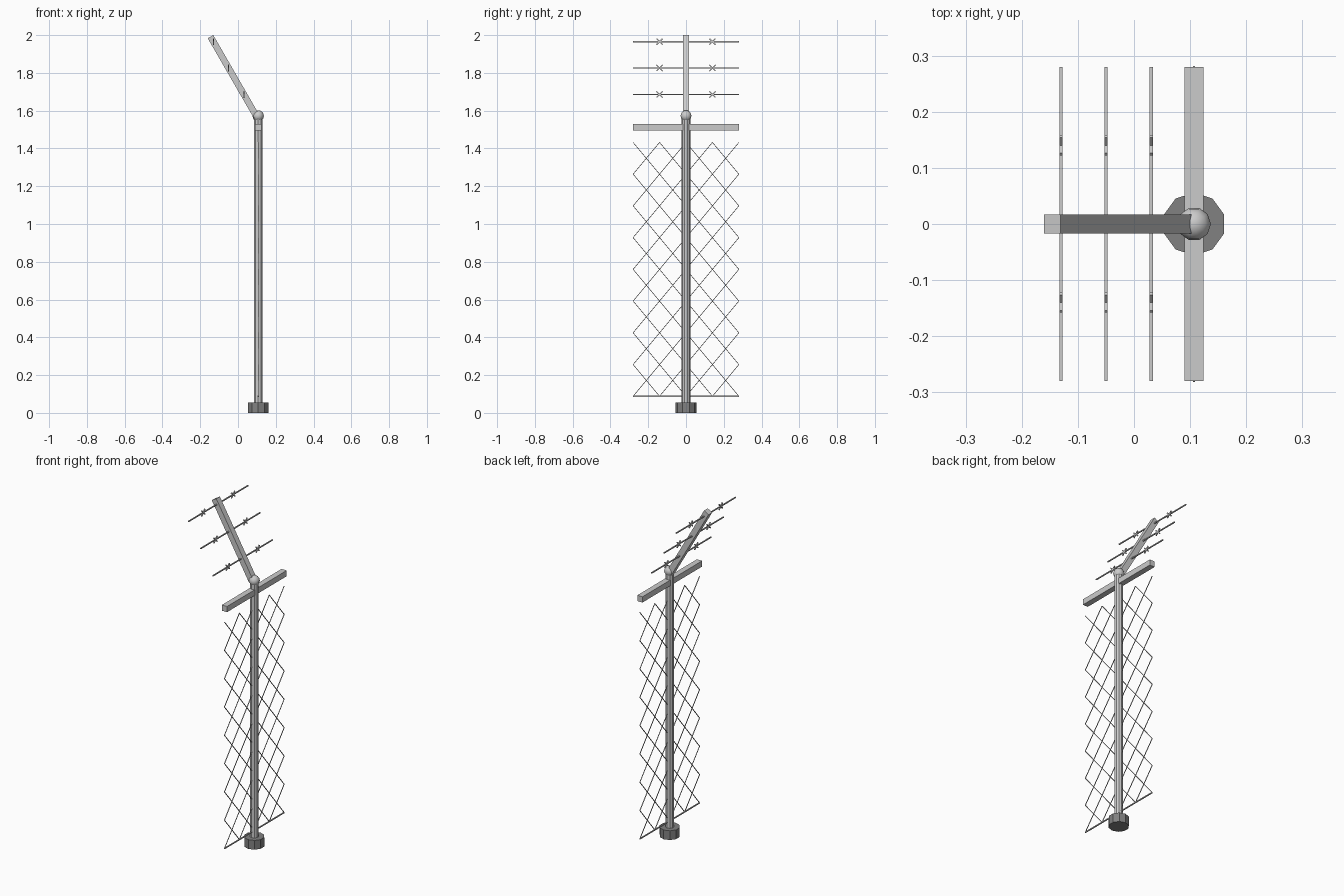
import bpy, bmesh, math
from mathutils import Vector, Matrix

if "Cube" in bpy.data.objects:
    bpy.data.objects.remove(bpy.data.objects["Cube"])

PX = 0.107          # x of the fence plane
HALF = 0.28         # half width of the panel


def finish(name, bm):
    mesh = bpy.data.meshes.new(name)
    bm.to_mesh(mesh)
    bm.free()
    obj = bpy.data.objects.new(name, mesh)
    bpy.context.collection.objects.link(obj)
    return obj


def add_rod(bm, a, b, w):
    """Square wire of width w between two points of one y-z plane."""
    a, b = Vector(a), Vector(b)
    d = b - a
    m = (Matrix.Translation((a + b) / 2)
         @ Matrix.Rotation(math.atan2(d.z, d.y), 4, 'X')
         @ Matrix.Diagonal((w, d.length, w, 1)))
    bmesh.ops.create_cube(bm, size=1, matrix=m)


def cylinder(name, z0, z1, r, sides):
    bm = bmesh.new()
    bmesh.ops.create_cone(bm, cap_ends=True, segments=sides, radius1=r, radius2=r,
                          depth=z1 - z0,
                          matrix=Matrix.Translation((PX, 0, (z0 + z1) / 2)))
    return finish(name, bm)


def box(name, centre, size, tilt=0):
    bm = bmesh.new()
    m = (Matrix.Translation(centre) @ Matrix.Rotation(tilt, 4, 'Y')
         @ Matrix.Diagonal((*size, 1)))
    bmesh.ops.create_cube(bm, size=1, matrix=m)
    return finish(name, bm)


# Dark footing and post
dark = bpy.data.materials.new("dark_footing")
dark.diffuse_color = (0.22, 0.22, 0.22, 1)
dark.use_nodes = True
dark.node_tree.nodes["Principled BSDF"].inputs["Base Color"].default_value = dark.diffuse_color
cylinder("post_footing", 0, 0.055, 0.056, 10).data.materials.append(dark)
cylinder("post", 0.03, 1.57, 0.0245, 10)

# Rounded post cap
bm = bmesh.new()
bmesh.ops.create_uvsphere(bm, u_segments=10, v_segments=8, radius=0.03,
                          matrix=Matrix.Translation((PX, 0, 1.572))
                          @ Matrix.Rotation(math.radians(18), 4, 'Z'))
for f in bm.faces:
    f.smooth = True
finish("post_cap", bm)

# Top rail
box("top_rail", (PX, 0, 1.512), (0.034, 2 * HALF, 0.034))

# Slanted arm, leaning 30 degrees towards -x
tip = Vector((-0.1455, 0, 1.9915))
direction = Vector((-0.5, 0, 0.866))
length = 0.49
box("slanted_arm", tip - direction * length / 2, (0.034, 0.034, length), -math.radians(30))

# Barbed wires strung through the arm, with crossed barbs
for i, z in enumerate((1.686, 1.826, 1.965)):
    x = tip.x + (tip.z - z) * math.tan(math.radians(30))
    bm = bmesh.new()
    add_rod(bm, (x, -HALF, z), (x, HALF, z), 0.006)
    for y in (-0.14, 0.14):
        for s in (-1, 1):
            add_rod(bm, (x, y - 0.016, z - s * 0.016), (x, y + 0.016, z + s * 0.016), 0.006)
    finish(f"barbed_wire_{i + 1}", bm)

# Chain link mesh: one cross of wires in every cell
cols, rows, z_low, step_z = 4, 8, 0.088, 0.168
step_y = 2 * HALF / cols
bm = bmesh.new()
for c in range(cols):
    y0 = -HALF + c * step_y
    for r in range(rows):
        z0 = z_low + r * step_z
        for za, zb in ((z0, z0 + step_z), (z0 + step_z, z0)):
            add_rod(bm, (PX, y0, za), (PX, y0 + step_y, zb), 0.0035)
finish("chain_link_mesh", bm)

# Bottom tension wire
bm = bmesh.new()
add_rod(bm, (PX, -HALF, z_low), (PX, HALF, z_low), 0.006)
finish("bottom_wire", bm)
